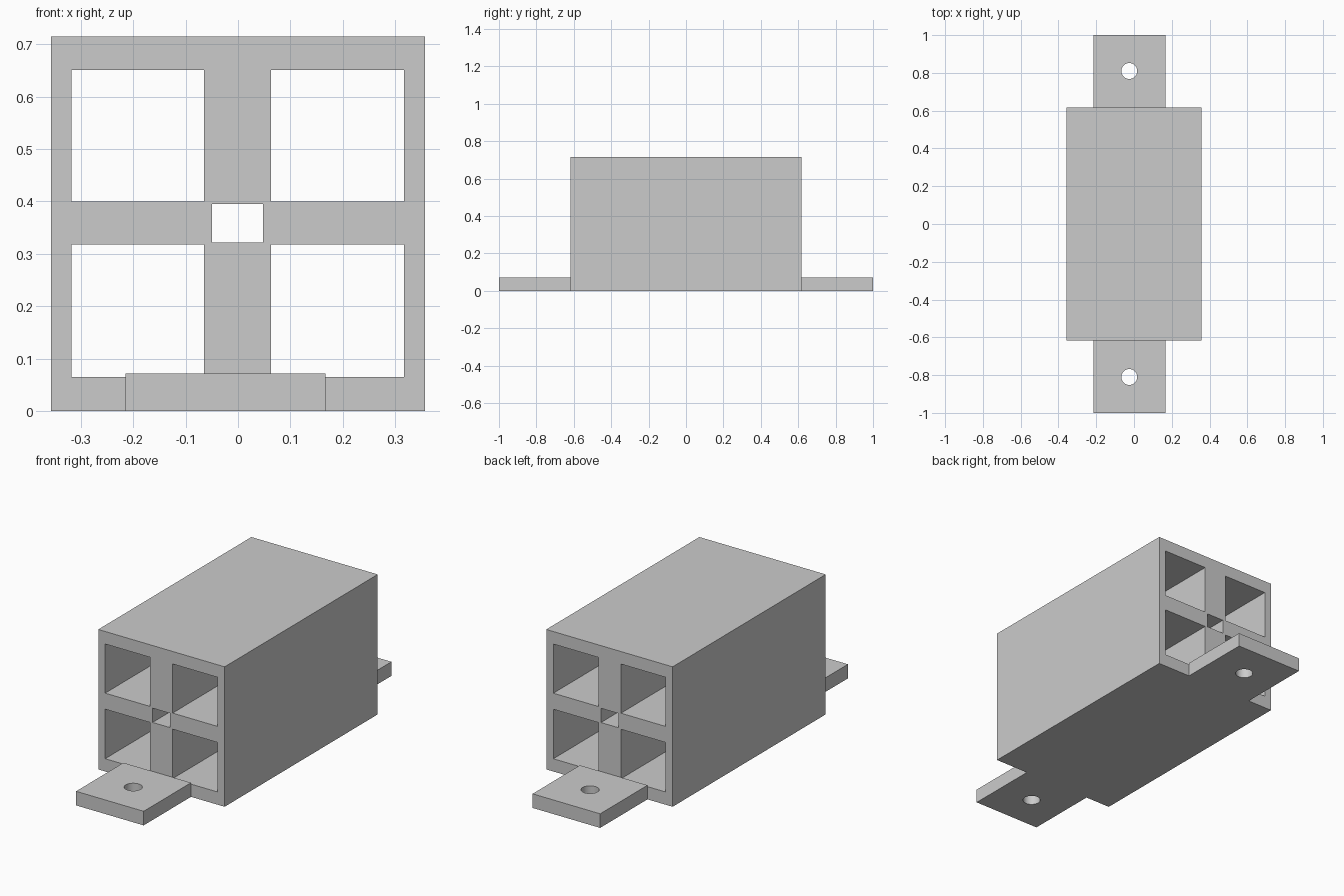
import bpy
import bmesh
import math

default_cube = bpy.data.objects.get("Cube")
if default_cube:
    bpy.data.objects.remove(default_cube, do_unlink=True)

grey = bpy.data.materials.new("plain_grey")
grey.use_nodes = True
GREY = (0.6, 0.6, 0.6, 1)
grey.diffuse_color = GREY
grey.node_tree.nodes["Principled BSDF"].inputs["Base Color"].default_value = GREY


def rect(x0, x1, y0, y1):
    return [(x0, y0), (x1, y0), (x1, y1), (x0, y1)]


def circle(cx, cy, r, n=40):
    return [(cx + r * math.cos(math.tau * i / n), cy + r * math.sin(math.tau * i / n))
            for i in range(n)]


def extrude_profile(name, loops, depth, location, upright=False):
    """Solid from an outer outline followed by its through holes."""
    curve = bpy.data.curves.new(name, "CURVE")
    curve.dimensions = "2D"
    curve.fill_mode = "BOTH"
    curve.extrude = depth / 2
    for loop in loops:
        spline = curve.splines.new("POLY")
        spline.points.add(len(loop) - 1)
        for point, (x, y) in zip(spline.points, loop):
            point.co = (x, y, 0, 1)
        spline.use_cyclic_u = True
    obj = bpy.data.objects.new(name, curve)
    bpy.context.collection.objects.link(obj)
    obj.location = location
    if upright:
        obj.rotation_euler.x = math.pi / 2
    bpy.ops.object.select_all(action="DESELECT")
    obj.select_set(True)
    bpy.context.view_layer.objects.active = obj
    bpy.ops.object.convert(target="MESH")
    obj = bpy.context.object
    obj.name = name

    # Weld caps to walls
    bm = bmesh.new()
    bm.from_mesh(obj.data)
    bmesh.ops.remove_doubles(bm, verts=bm.verts, dist=0.0001)
    bmesh.ops.recalc_face_normals(bm, faces=bm.faces)
    bm.to_mesh(obj.data)
    bm.free()
    obj.data.materials.clear()
    obj.data.materials.append(grey)
    bpy.ops.object.shade_smooth_by_angle(angle=math.radians(30))
    return obj


# Block with four square channels and a small central one
HALF_LENGTH = 0.618
channels = [rect(x0, x1, z0, z1)
            for x0, x1 in ((-0.318, -0.065), (0.063, 0.317))
            for z0, z1 in ((0.065, 0.318), (0.4, 0.651))]
channels.append(rect(-0.05, 0.048, 0.322, 0.395))
extrude_profile("channel_block", [rect(-0.357, 0.357, 0, 0.715)] + channels,
                2 * HALF_LENGTH, (0, 0, 0), upright=True)

# Mounting tabs with screw holes at both ends
TAB_HEIGHT = 0.072
for name, side in (("front_tab", -1), ("back_tab", 1)):
    y0, y1 = sorted((side * HALF_LENGTH, side))
    extrude_profile(name, [rect(-0.215, 0.167, y0, y1), circle(-0.025, side * 0.81, 0.042)],
                    TAB_HEIGHT, (0, 0, TAB_HEIGHT / 2))
